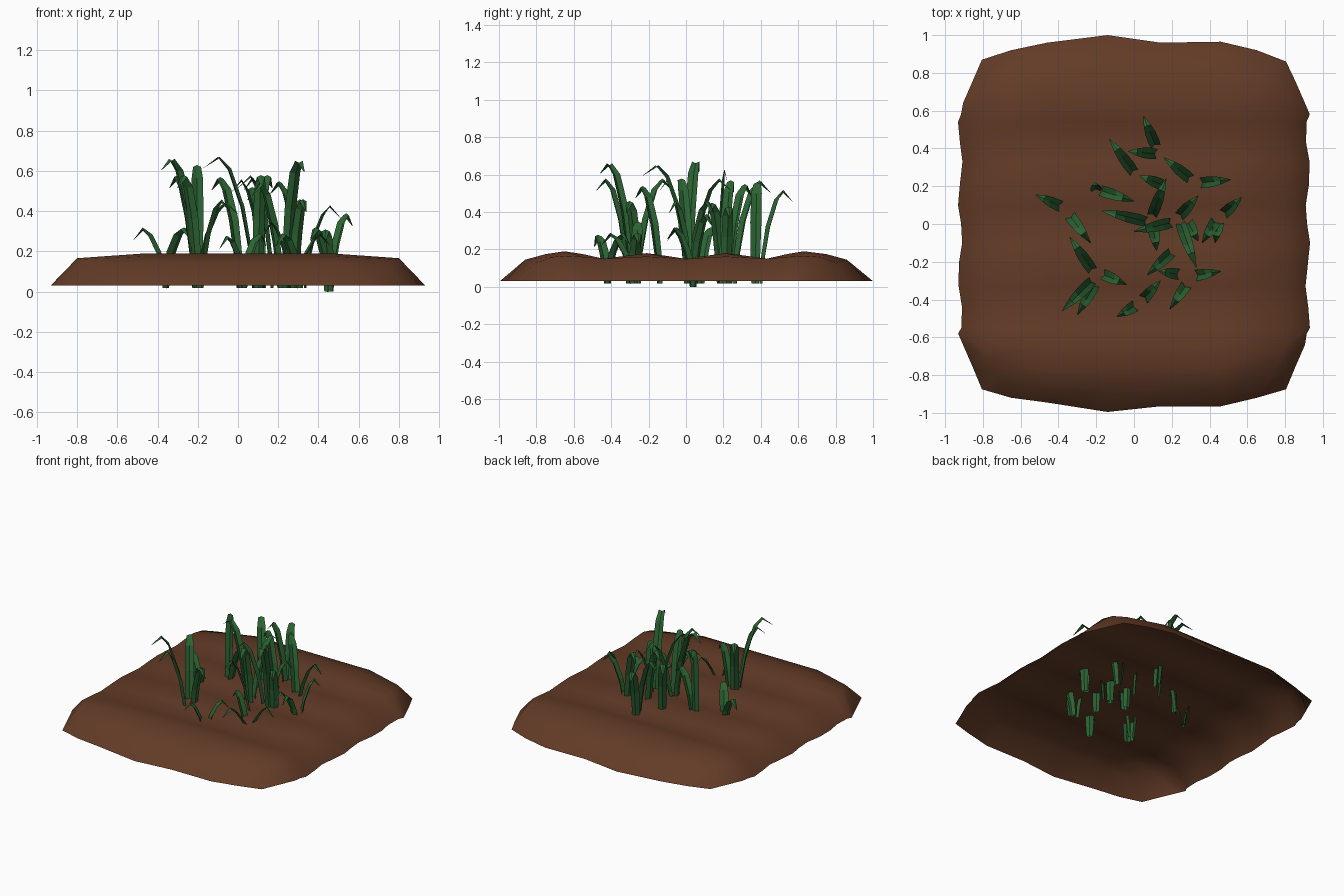
import bpy, bmesh, math
from mathutils import Vector

if "Cube" in bpy.data.objects:
    bpy.data.objects.remove(bpy.data.objects["Cube"])


def material(name, rgb):
    m = bpy.data.materials.new(name)
    m.diffuse_color = (*rgb, 1)
    m.use_nodes = True
    m.node_tree.nodes["Principled BSDF"].inputs["Base Color"].default_value = m.diffuse_color
    return m


soil_mat = material("soil brown", (0.125, 0.044, 0.02))
leaf_mat = material("leaf green", (0.025, 0.125, 0.033))


def finish(name, bm, mat):
    me = bpy.data.meshes.new(name)
    bm.to_mesh(me)
    bm.free()
    me.materials.append(mat)
    ob = bpy.data.objects.new(name, me)
    bpy.context.collection.objects.link(ob)
    return ob


# Ploughed soil: open-bottomed shell, ridges running along x
cols = [-0.92, -0.8, -0.46, -0.14, 0.14, 0.46, 0.8, 0.92]
rows = [(-0.98, .03), (-0.86, .145), (-0.75, .175), (-0.65, .19), (-0.55, .175), (-0.44, .15), (-0.33, .165),
        (-0.21, .18), (-0.1, .165), (0, .148), (0.1, .165), (0.21, .18), (0.33, .165), (0.43, .15),
        (0.54, .175), (0.63, .19), (0.75, .175), (0.86, .145), (0.98, .03)]
front_y = [-.875, -.92, -.945, -.995, -.965, -.965, -.92, -.875]
back_y = [.87, .92, .96, 1.0, .96, .965, .92, .86]
nr, nc = len(rows), len(cols)
bm = bmesh.new()
grid = []
for j, (y, z) in enumerate(rows):
    line = []
    for i, x in enumerate(cols):
        px, py, pz = x, y, z
        side, end = i in (0, nc - 1), j in (0, nr - 1)
        near_end = j in (1, nr - 2)
        if end:
            py = front_y[i] if j == 0 else back_y[i]
            px = math.copysign({0: .805, 1: .65}.get(min(i, nc - 1 - i), abs(x)), x)
        elif side:
            pz = 0.03
            px = x + 0.012 * math.sin(j * 1.7 + i)
            if near_end:
                px, py = math.copysign(.855, x), math.copysign(.755, y)
            elif abs(y) > .7:
                px, py = math.copysign(.905, x), math.copysign(.64, y)
            elif abs(y) > .6:
                py = math.copysign(.58, y)
        elif i in (1, nc - 2):
            pz = 0.15 + (z - 0.15) * 0.4
            if near_end:
                px, py, pz = math.copysign(.73, x), math.copysign(.8, y), .13
            elif abs(y) > .7:
                px, py = math.copysign(.78, x), math.copysign(.71, y)
        line.append(bm.verts.new((px, py, pz)))
    grid.append(line)
for j in range(nr - 1):
    for i in range(nc - 1):
        bm.faces.new((grid[j][i], grid[j][i + 1], grid[j + 1][i + 1], grid[j + 1][i]))
for f in bm.faces:
    f.smooth = True
finish("soil_patch", bm, soil_mat)


# Grass blade: folded ribbon rising from the base and hooking over to the tip
PATH = [(0, 0, .021), (.07, .3, .026), (.22, .62, .03), (.48, .91, .028), (.7, 1, .02), (1, 0, .002)]


def blade(bm, bx, by, tx, ty, top, z0):
    base, run = Vector((bx, by, 0)), Vector((tx - bx, ty - by, 0))
    out = run.normalized()
    side = Vector((-out.y, out.x, 0))
    pts = [base + run * h + Vector((0, 0, z0 + (top - z0) * v)) for h, v, w in PATH]
    pts[-1].z = top - 0.055
    prev = None
    for k, p in enumerate(pts):
        d = (pts[min(k + 1, len(pts) - 1)] - pts[max(k - 1, 0)]).normalized()
        w = PATH[k][2]
        keel = d.cross(side) * (w * -0.45)      # fold pushed to the outer/lower face
        if keel.dot(out) < 0:
            keel = -keel
        ring = [bm.verts.new(q) for q in (p - side * w, p + keel, p + side * w)]
        if prev:
            for a in (0, 1):
                bm.faces.new((prev[a], prev[a + 1], ring[a + 1], ring[a]))
        prev = ring


# Each clump: list of blades as base x, base y, tip x, tip y, top height
clumps = [
    [(.12, .40, .05, .57, .51), (.13, .37, -.03, .385, .55)],
    [(.01, .26, -.13, .45, .56), (.17, .20, .03, .255, .56)],
    [(.31, .23, .16, .35, .54), (.33, .215, .51, .235, .42)],
    [(-.2, .17, -.205, .22, .62), (-.2, .185, 0, .12, .44)],
    [(-.36, .08, -.52, .155, .31), (-.36, .07, -.23, -.1, .31)],
    [(-.21, -.26, -.34, -.07, .57), (-.18, -.26, -.04, -.32, .45),
     (-.21, -.29, -.38, -.46, .66), (-.2, -.31, -.3, -.48, .57)],
    [(.03, -.42, -.09, -.49, .27), (.03, -.42, .14, -.30, .28)],
    [(.21, -.14, .07, -.27, .53)],
    [(.26, -.27, .13, -.25, .34), (.29, -.28, .46, -.25, .28), (.3, -.29, .19, -.45, .28)],
    [(.24, .02, .33, -.23, .65), (.21, .01, 0, -.04, .57), (.23, .03, .34, .15, .45), (.28, .02, .34, -.09, .45)],
    [(.08, .01, -.17, .07, .67), (.09, .03, .17, .24, .57), (.1, 0, .12, -.14, .57)],
    [(.46, .04, .57, .14, .38), (.45, .04, .36, -.1, .31), (.45, .03, .43, -.1, .30)],
]
for n, blades in enumerate(clumps):
    bm = bmesh.new()
    for b in blades:
        blade(bm, *b, 0.0 if n == len(clumps) - 1 else 0.018)
    finish("grass_clump_%02d" % (n + 1), bm, leaf_mat)
